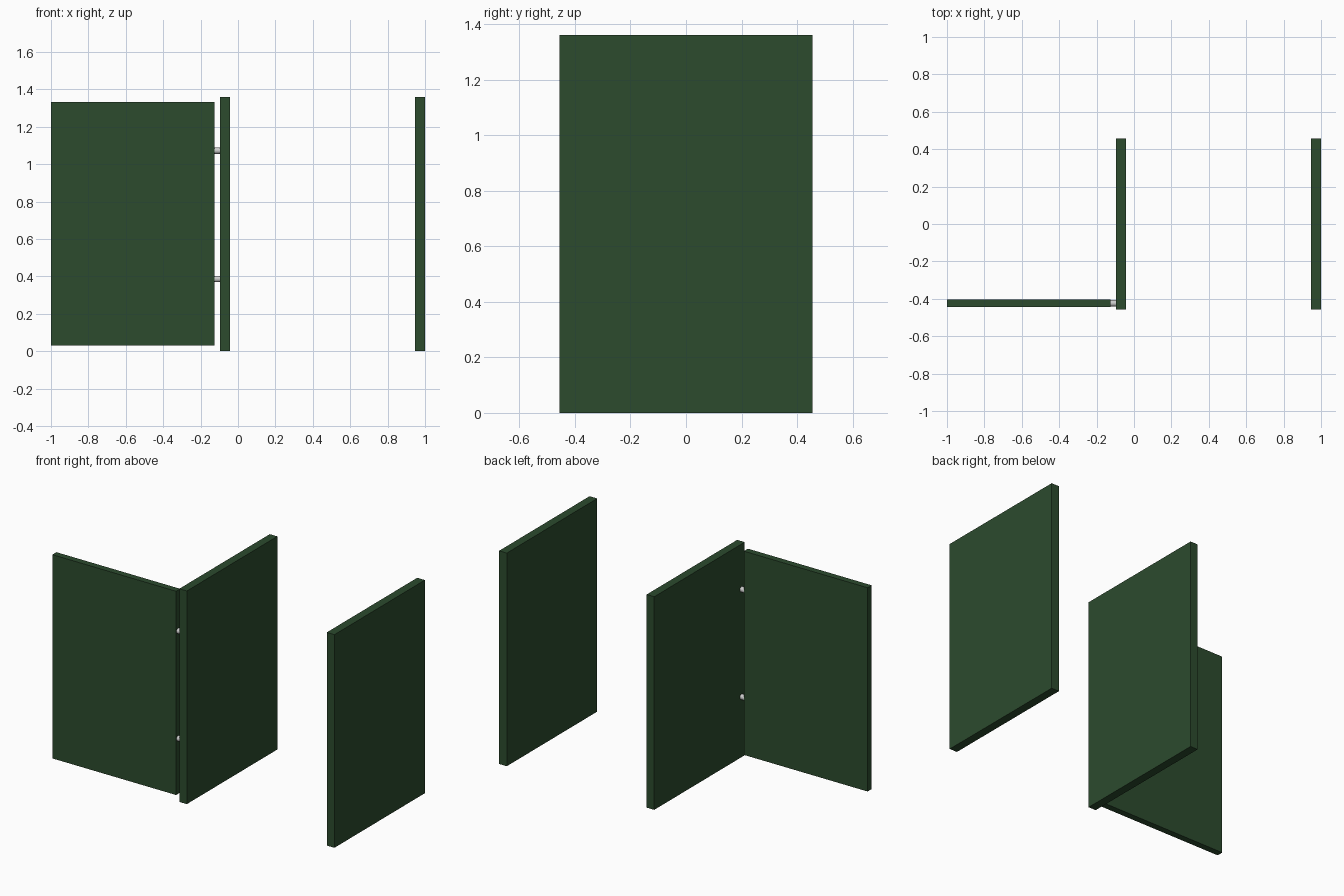
import bpy
import math

if "Cube" in bpy.data.objects:
    bpy.data.objects.remove(bpy.data.objects["Cube"])


def material(name, color):
    m = bpy.data.materials.new(name)
    m.diffuse_color = color
    m.use_nodes = True
    m.node_tree.nodes["Principled BSDF"].inputs["Base Color"].default_value = m.diffuse_color
    return m


green = material("dark_green", (0.025, 0.07, 0.027, 1))


def board(name, x, y, z):
    """Flat board given by its (min, max) extents on each axis."""
    centre = [(a + b) / 2 for a, b in (x, y, z)]
    bpy.ops.mesh.primitive_cube_add(size=1, location=centre)
    ob = bpy.context.object
    ob.name = name
    ob.scale = [b - a for a, b in (x, y, z)]
    bpy.ops.object.transform_apply(location=False, rotation=False, scale=True)
    ob.data.materials.append(green)


# Two upright side panels
board("left_side_panel", (-0.095, -0.042), (-0.456, 0.456), (0, 1.36))
board("right_side_panel", (0.946, 1.0), (-0.456, 0.456), (0, 1.36))

# Door swung fully open
board("open_door", (-1.0, -0.126), (-0.444, -0.403), (0.031, 1.331))

# Round hinge pins bridging the door and the left panel
for name, z in (("lower_hinge", 0.386), ("upper_hinge", 1.072)):
    bpy.ops.mesh.primitive_cylinder_add(
        vertices=24, radius=0.017, depth=0.033,
        location=(-0.1105, -0.424, z), rotation=(0, math.pi / 2, 0))
    bpy.context.object.name = name
    bpy.ops.object.shade_smooth_by_angle()
